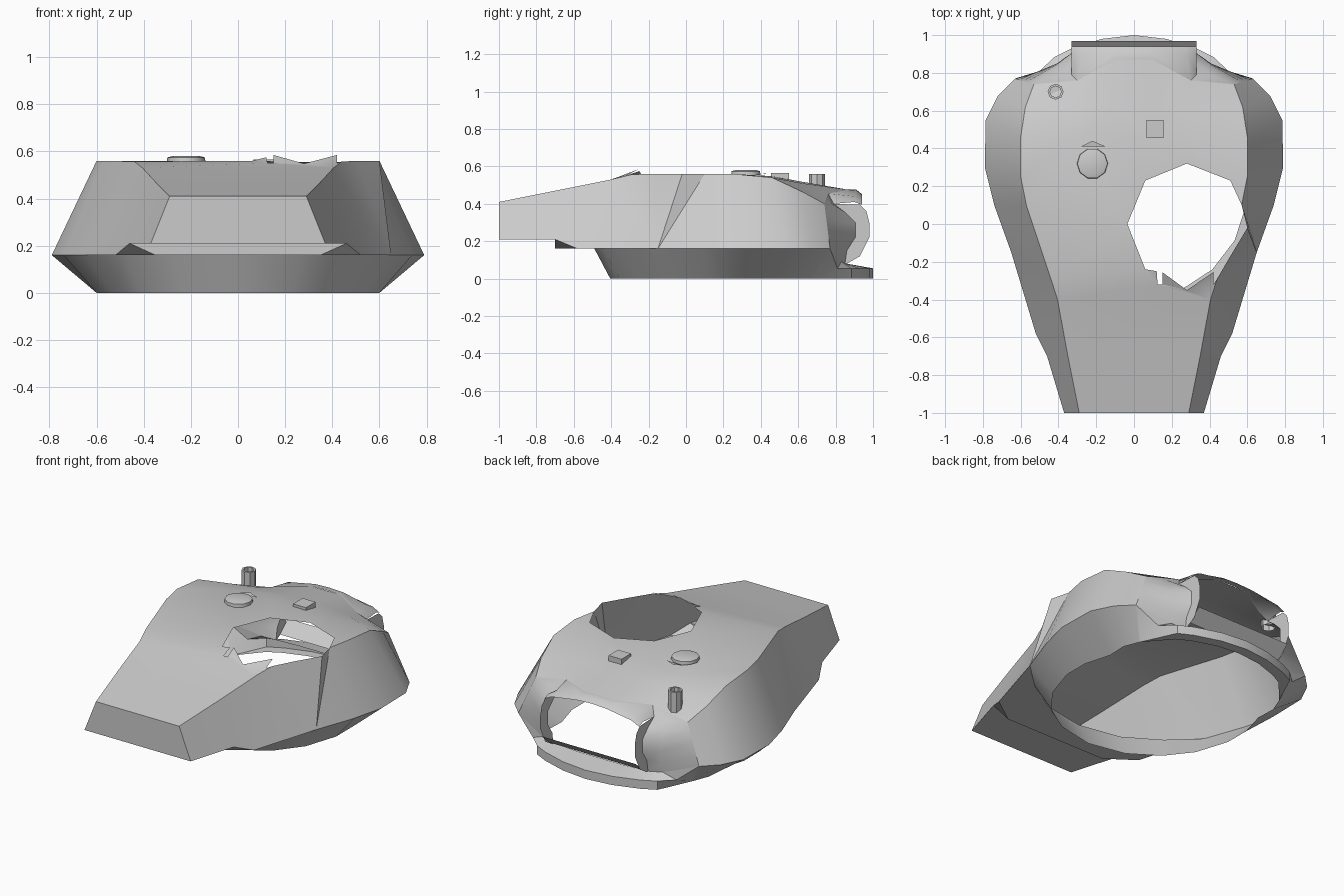
import bpy, bmesh, math
from mathutils import Vector as V

if "Cube" in bpy.data.objects:
    bpy.data.objects.remove(bpy.data.objects["Cube"])


def make(name, faces, smooth=25, ngons=False):
    """Mesh object from faces given as point lists; shared points are welded."""
    bm = bmesh.new()
    for f in faces:
        bm.faces.new([bm.verts.new(p) for p in f])
    bmesh.ops.remove_doubles(bm, verts=bm.verts, dist=0.0005)
    if ngons:
        bmesh.ops.triangulate(bm, faces=[f for f in bm.faces if len(f.verts) > 4])
    bmesh.ops.recalc_face_normals(bm, faces=bm.faces)
    me = bpy.data.meshes.new(name)
    bm.to_mesh(me)
    bm.free()
    ob = bpy.data.objects.new(name, me)
    bpy.context.collection.objects.link(ob)
    bpy.ops.object.select_all(action='DESELECT')
    ob.select_set(True)
    bpy.context.view_layer.objects.active = ob
    bpy.ops.object.shade_smooth_by_angle(angle=math.radians(smooth))
    return ob


def mir(p):
    return (-p[0], p[1], p[2])


def both(faces):
    return faces + [[mir(p) for p in f] for f in faces]


def strip(a, b):
    return [[a[i], a[i + 1], b[i + 1], b[i]] for i in range(len(a) - 1)]


def lathe(profile, center, n):
    """Stacked rings around a vertical axis: faces and the ring points."""
    rings = [[(center[0] + r * math.cos(2 * math.pi * k / n),
               center[1] + r * math.sin(2 * math.pi * k / n), z)
              for k in range(n)] for r, z in profile]
    fs = []
    for a, b in zip(rings, rings[1:]):
        fs += strip(a + a[:1], b + b[:1])
    return fs, rings


# Right-hand roof edge and belt line, rear to front
R = [(.29, -1, .41), (.35, -.7, .47), (.405, -.4, .53), (.44, -.29, .557),
     (.57, .1, .56), (.60, .25, .56), (.60, .46, .54), (.575, .62, .465), (.53, .74, .40)]
B = [(.37, -1, .21), (.46, -.7, .21), (.52, -.58, .16), (.65, -.15, .16),
     (.74, .1, .16), (.79, .3, .16), (.785, .55, .16), (.72, .68, .16), (.63, .77, .16)]

# Side walls: the right wall fans around the hatch bulge
walls = strip(R, B)
left = [[mir(p) for p in f] for f in walls]
bulge = [R[3], (.51, -.17, .56), (.60, -.02, .56), R[4]]
right = walls[:3] + walls[4:]
right += [[bulge[i], bulge[i + 1], B[3]] for i in range(3)] + [[R[4], B[4], B[3]]]
make("side_walls", left + right + [[R[0], mir(R[0]), mir(B[0]), B[0]]], 22)

# Roof: rear slope, flat middle with the torn hatch hole, crowned front slope
L = [mir(p) for p in R]
crown = [(.30, .46, .545), (.30, .62, .51), (.30, .76, .455)]
ridge = [(.1, .46, .548), (.1, .62, .518), (.1, .87, .475)]
hole = [(.51, .23, .555), (.28, .32, .555), (.06, .23, .56), (-.035, 0, .56),
        (.06, -.24, .56), (.12, -.25, .575), (.125, -.32, .55), (.15, -.32, .55),
        (.15, -.255, .585), (.28, -.35, .548), (.42, -.255, .585), (.42, -.32, .55)]
middle = L[2:7] + [mir(crown[0]), mir(ridge[0]), ridge[0], crown[0], R[6], R[5], R[4]]
middle += hole + [R[3], R[2]]
slope = both(strip(R[6:], crown) + strip(crown, ridge))
slope += strip(ridge, [mir(p) for p in ridge])
make("roof", strip(L[:3], R[:3]) + slope + [middle], 25, True)

# Rear overhang underside and its step
S35, skirt_top = (.35, -.7, .16), [(0, -.49, .16), (.27, -.44, .16), (.48, -.31, .16)]
under = [[S35, B[2], skirt_top[2]], [B[2], B[3], skirt_top[2]], [B[1], B[2], S35],
         [S35, skirt_top[2], skirt_top[1]], [S35, skirt_top[1], skirt_top[0], (0, -.7, .16)]]
make("rear_underside", both(under) + [[B[0], mir(B[0]), mir(B[1]), B[1]],
                                      [B[1], mir(B[1]), mir(S35), S35]])


# Lower skirt tapering to the turret ring, widening towards the front lip
def ring(p, r=.605):
    d = (V((p[0], p[1], 0)) - V((0, .2, 0))).normalized() * r
    return (d.x, d.y + .2, 0)


top = skirt_top + B[3:]
radii = [.605] * 7 + [.67, .70]
base = [ring(p, r) for p, r in zip(top, radii)]
make("ring_skirt", both(strip(top, base)), 30)

# Front lower lip: narrow flange below, rim and sloping top
arc = [(.5, .81), (.42, .885), (.33, .93), (.17, .98), (0, 1)]
rim = [(x, y, .055) for x, y in arc]
low = [base[-1]] + [(x, y, 0) for x, y in arc[1:]]
inner = [base[-1]] + [ring(p, .735) for p in low[1:]]
sill = [(.42, .83, .09), (.37, .84, .085), (.33, .85, .08), (.17, .86, .08), (0, .86, .08)]
lip = strip(low, rim) + strip(low[1:], inner[1:]) + strip(rim, sill)
lip += [[B[8], rim[0], sill[0]], [B[8], low[0], rim[0]], [low[0], low[1], inner[1]]]
make("front_lip", both(lip), 30)

# Front cheeks and the crescent flanges beside the gun opening
n = 6
edge = [tuple(V(R[8]).lerp(V(B[8]), i / (n - 1))) for i in range(n)]
cres = [(.33, y, z) for y, z in
        [(.79, .40), (.85, .355), (.905, .30), (.905, .22), (.86, .15), (.85, .08)]]
outer = [(.33, y, z) for y, z in
         [(.93, .395), (.965, .36), (.98, .30), (.98, .22), (.93, .12), (.86, .08)]]
mid = [(.42, .78, .40), (.42, .815, .35), (.415, .84, .30),
       (.415, .845, .23), (.42, .845, .15), sill[0]]
cheek = strip(edge, mid) + strip(mid, cres)
cheek += [[R[8], crown[2], mid[0]], [crown[2], cres[0], mid[0]],
          [mid[5], cres[5], sill[1]]]
make("front_cheeks", both(cheek), 35)
make("opening_flanges", both(strip(cres, outer)), 35)
make("opening_sill", [[(-.33, .89, .10), (.33, .89, .10), (.33, .97, .17), (-.33, .97, .17)]])

# Arched hood over the gun opening, dropping to the flanges at both sides
rows = [[cres[0], crown[2], ridge[2], (0, .87, .478)],
        [(.33, .90, .41), (.28, .90, .44), (.1, .91, .472), (0, .91, .476)],
        [(.33, .94, .395), (.28, .94, .42), (.1, .94, .447), (0, .94, .452)]]
make("gun_hood", both([f for a, b in zip(rows, rows[1:]) for f in strip(a, b)]), 40)

# Loader hatch dome with its small chevron
fs, rg = lathe([(.082, .555), (.08, .574), (.06, .58)], (-.22, .32), 10)
make("hatch_dome", fs + [rg[-1]], 60)
make("hatch_chevron", [[(-.28, .41, .563), (-.22, .41, .561), (-.22, .44, .565)],
                       [(-.22, .41, .561), (-.15, .41, .563), (-.22, .44, .565)]])

# Hollow vent tube
fs, rg = lathe([(.042, .43), (.042, .56), (.03, .56), (.03, .46)], (-.415, .70), 8)
make("vent_tube", fs + [rg[-1]], 20)

# Periscope block
a = [(.065, .455), (.155, .455), (.155, .55), (.065, .55)]
lo, hi = [(x, y, .51) for x, y in a], [(x, y, .565) for x, y in a]
make("periscope", strip(lo + lo[:1], hi + hi[:1]) + [hi], 20)
